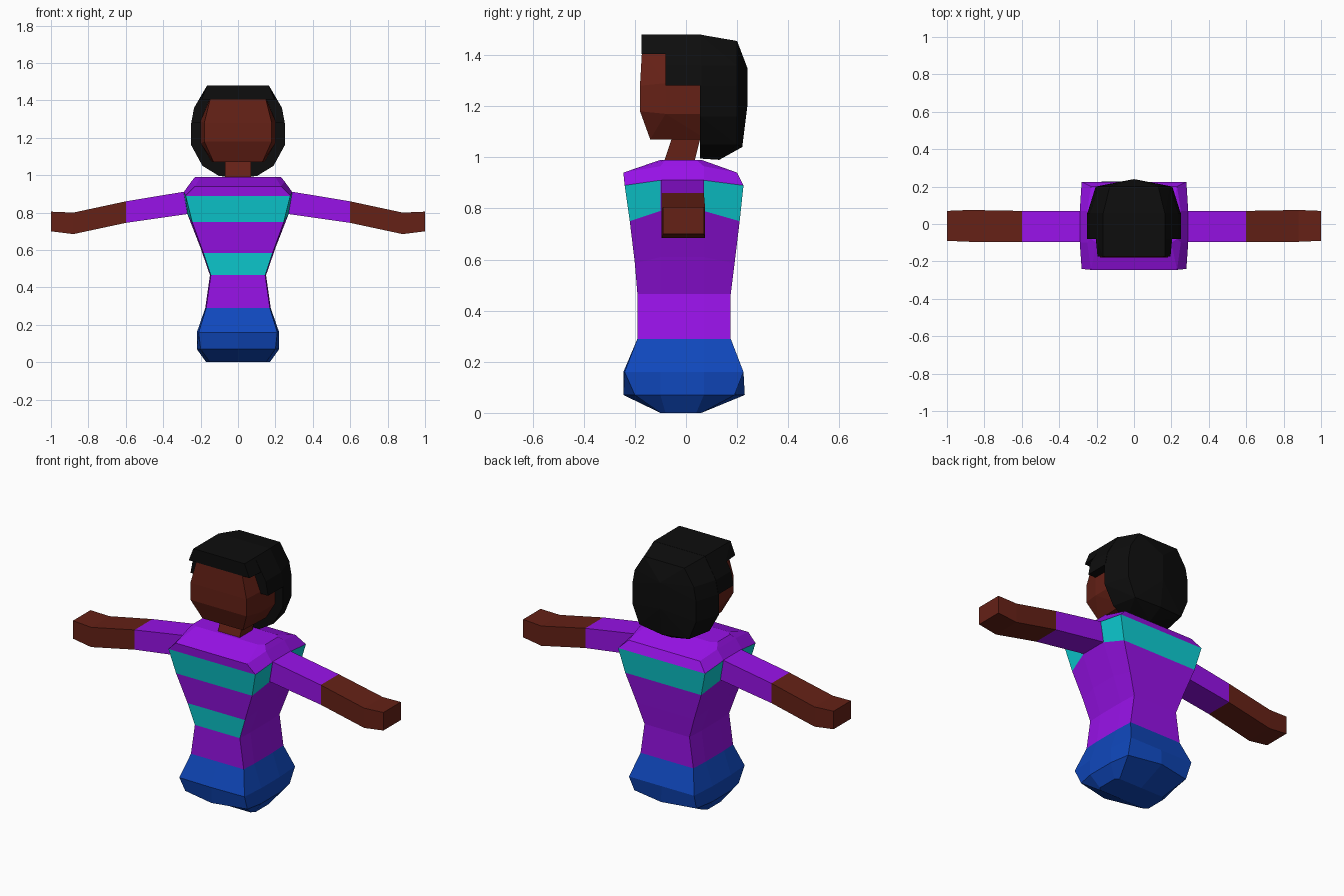
import bpy, bmesh

if "Cube" in bpy.data.objects:
    bpy.data.objects.remove(bpy.data.objects["Cube"])

COLORS = {
    "purple": (0.314, 0.006, 0.807), "cyan": (0.004, 0.61, 0.65),
    "blue": (0.005, 0.065, 0.51), "skin": (0.13, 0.015, 0.008),
    "hair": (0.004, 0.004, 0.004),
}
MATS = {}
for name, rgb in COLORS.items():
    MATS[name] = bpy.data.materials.new(name)
    MATS[name].diffuse_color = (*rgb, 1)


def finish(bm, name, mats):
    bmesh.ops.recalc_face_normals(bm, faces=bm.faces[:])
    me = bpy.data.meshes.new(name)
    bm.to_mesh(me)
    bm.free()
    for m in mats:
        me.materials.append(MATS[m])
    ob = bpy.data.objects.new(name, me)
    bpy.context.collection.objects.link(ob)
    return ob


def loft(name, rings, mats, pick=lambda row, col: 0):
    """Skin a list of equal-length rings, with caps; pick() gives the material."""
    bm = bmesh.new()
    vs = [[bm.verts.new(p) for p in r] for r in rings]
    n = len(vs[0])
    for i in range(len(vs) - 1):
        for j in range(n):
            k = (j + 1) % n
            f = bm.faces.new((vs[i][j], vs[i][k], vs[i + 1][k], vs[i + 1][j]))
            f.material_index = pick(i, j)
    bm.faces.new(vs[0]).material_index = pick(0, 0)
    bm.faces.new(vs[-1]).material_index = pick(len(vs) - 2, 0)
    return finish(bm, name, mats)


def hull(name, half_points, mat):
    """Convex solid from points given for the +x side and mirrored."""
    bm = bmesh.new()
    pts = {(s * x, y, z) for x, y, z in half_points for s in (1, -1)}
    for p in sorted(pts):
        bm.verts.new(p)
    out = bmesh.ops.convex_hull(bm, input=bm.verts[:])
    loose = {v for v in out["geom_interior"] + out["geom_unused"]
             if isinstance(v, bmesh.types.BMVert)}
    bmesh.ops.delete(bm, geom=list(loose), context="VERTS")
    bmesh.ops.dissolve_limit(bm, angle_limit=0.02, verts=bm.verts[:], edges=bm.edges[:])
    return finish(bm, name, [mat])


# Torso: z, side z, corner x, side x, front corner y, front mid y, back corner y, back mid y
ROWS = [
    (0.00, 0.00, 0.15, 0.17, -0.10, -0.10, 0.06, 0.06),
    (0.07, 0.07, 0.20, 0.22, -0.20, -0.245, 0.19, 0.23),
    (0.16, 0.16, 0.21, 0.22, -0.24, -0.245, 0.225, 0.225),
    (0.29, 0.29, 0.17, 0.175, -0.19, -0.19, 0.175, 0.175),
    (0.465, 0.465, 0.145, 0.15, -0.19, -0.19, 0.175, 0.175),
    (0.585, 0.61, 0.185, 0.20, -0.20, -0.20, 0.19, 0.19),
    (0.75, 0.79, 0.245, 0.27, -0.22, -0.22, 0.21, 0.21),
    (0.89, 0.91, 0.28, 0.29, -0.24, -0.24, 0.225, 0.225),
    (0.94, 0.965, 0.23, 0.25, -0.245, -0.245, 0.20, 0.20),
    (0.99, 0.99, 0.20, 0.23, -0.10, -0.10, 0.06, 0.06),
]


def torso_ring(row):
    z, zs, cx, sx, yf, ymf, yb, ymb = row
    sf, sb = (-0.08, 0.04) if z in (0.0, 0.99) else (-0.10, 0.07)
    right = [(cx, yf, z), (sx, sf, zs), (sx, sb, zs), (cx, yb, z)]
    left = [(-x, y, h) for x, y, h in reversed(right)]
    return [(0, ymf, z)] + right + [(0, ymb, z)] + left


def torso_color(row, col):
    if row < 3:
        return 2
    if row == 4 and col in (0, 9):          # lower stripe, front only
        return 1
    if row == 6 and col not in (2, 7):      # chest stripe, all but armpits
        return 1
    return 0


loft("torso", [torso_ring(r) for r in ROWS], ["purple", "cyan", "blue"], torso_color)

# Arms: x, bottom z, top z, front y, back y
ARM = [(0.25, 0.795, 0.918, -0.095, 0.07), (0.60, 0.745, 0.86, -0.095, 0.07),
       (0.88, 0.685, 0.80, -0.095, 0.075), (1.0, 0.70, 0.805, -0.09, 0.07)]
for side, s in (("right", 1), ("left", -1)):
    rings = [[(s * x, f, b), (s * x, k, b), (s * x, k, t), (s * x, f, t)]
             for x, b, t, f, k in ARM]
    loft(side + "_arm", rings, ["purple", "skin"], lambda i, j: int(i > 0))

# Neck
hull("neck", [(0.07, -0.09, 0.97), (0.07, 0.03, 0.97),
              (0.07, -0.05, 1.09), (0.07, 0.06, 1.09)], "skin")

# Head
hull("head", [(0.13, -0.14, 1.07), (0.18, -0.18, 1.18), (0.18, -0.18, 1.28),
              (0.145, -0.172, 1.42), (0.14, 0.08, 1.07), (0.20, -0.08, 1.17),
              (0.20, -0.08, 1.29), (0.20, 0.08, 1.17), (0.20, 0.08, 1.29),
              (0.15, 0.08, 1.42)], "skin")

# Hair: outline of the head-shaped shell, swept back to a rounded rear
OUTLINE = [(0.165, 1.48), (0.235, 1.36), (0.25, 1.28), (0.25, 1.16), (0.19, 1.05), (0.10, 0.995)]
REAR = [(0.13, 1.455), (0.19, 1.36), (0.205, 1.28), (0.205, 1.16), (0.16, 1.05)]
RIDGE = [(0.20, 1.455), (0.24, 1.35), (0.24, 1.20), (0.22, 1.04), (0.13, 0.99)]
hull("back_hair", [(x, 0.055, z) for x, z in OUTLINE]
     + [(x, 0.20, z) for x, z in REAR] + [(0, y, z) for y, z in RIDGE], "hair")
hull("crown_hair", [(x, y, z) for x, z in OUTLINE[:3] for y in (-0.08, 0.06)], "hair")
hull("fringe", [(x, y, z) for y, a, b in ((-0.175, 0.165, 0.195), (-0.07, 0.165, 0.205))
                for x, z in ((a, 1.48), (b, 1.405))], "hair")

for m in bpy.data.materials:
    if m.users and not m.is_grease_pencil:
        m.use_nodes = True
        m.node_tree.nodes["Principled BSDF"].inputs["Base Color"].default_value = m.diffuse_color
